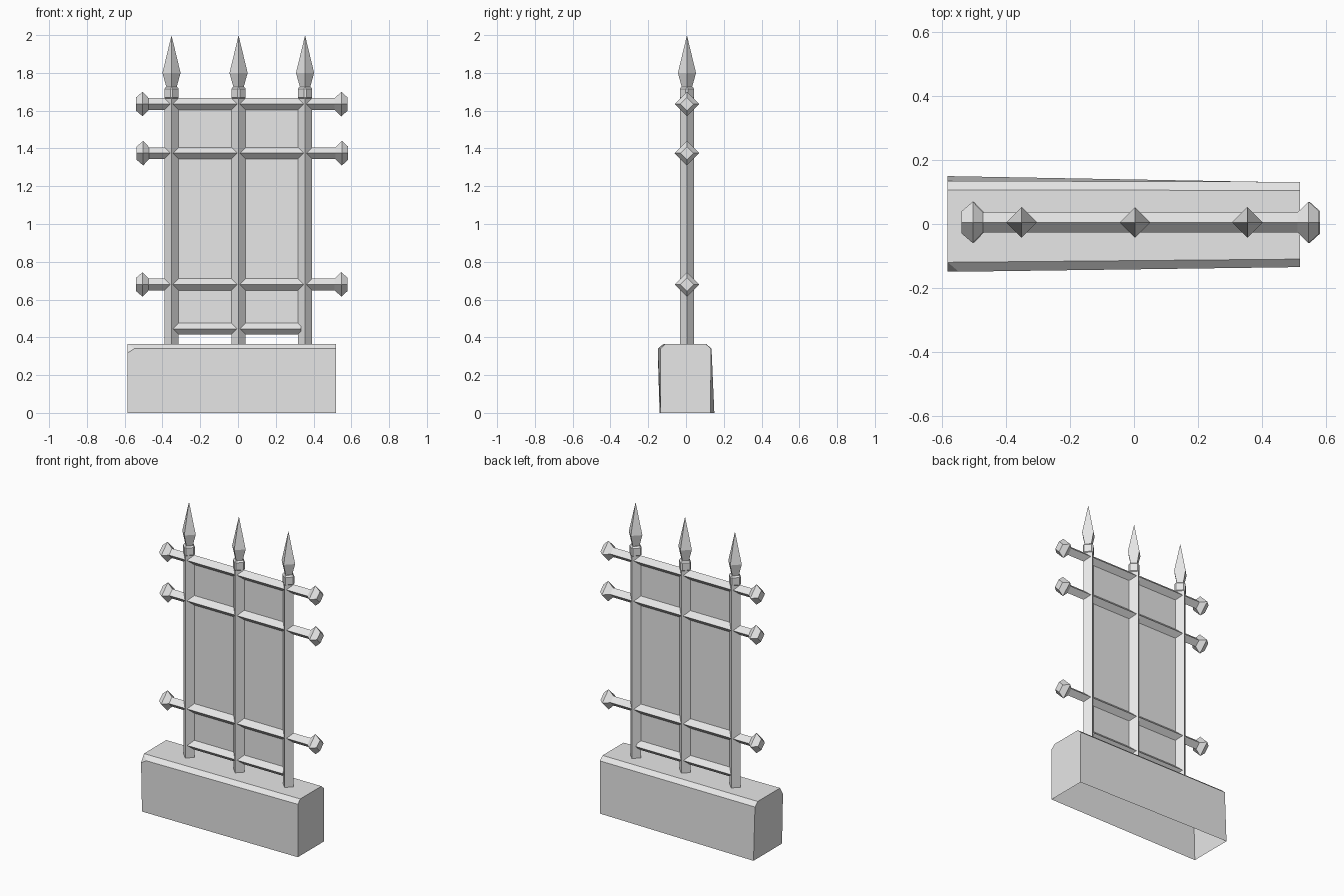
import bpy, bmesh
from mathutils import Vector

cube = bpy.data.objects.get("Cube")
if cube:
    bpy.data.objects.remove(cube, do_unlink=True)

grey = bpy.data.materials.new("stone grey")
grey.use_nodes = True
colour = (0.8, 0.8, 0.8, 1)
grey.diffuse_color = colour
grey.node_tree.nodes["Principled BSDF"].inputs["Base Color"].default_value = colour

MID_Y = 0.005


def finish(name, bm):
    bmesh.ops.recalc_face_normals(bm, faces=bm.faces)
    mesh = bpy.data.meshes.new(name)
    bm.to_mesh(mesh)
    bm.free()
    mesh.materials.append(grey)
    obj = bpy.data.objects.new(name, mesh)
    bpy.context.collection.objects.link(obj)
    return obj


def diamond_loft(name, origin, axis, rings):
    """Diamond sections (position, half width) lofted along x or z."""
    along = Vector((1, 0, 0)) if axis == "x" else Vector((0, 0, 1))
    across = Vector((0, 1, 0))
    third = along.cross(across)
    bm = bmesh.new()
    loops = []
    for pos, half in rings:
        centre = Vector(origin) + along * pos
        loops.append([bm.verts.new(centre + d * half)
                      for d in (across, third, -across, -third)])
    for a, b in zip(loops, loops[1:]):
        for i in range(4):
            j = (i + 1) % 4
            bm.faces.new((a[i], a[j], b[j], b[i]))
    bm.faces.new(loops[0])
    bm.faces.new(loops[-1])
    return finish(name, bm)


# Stone base: two end sections bridged, open underneath, one chipped corner
bm = bmesh.new()
left_end = [(-0.14, 0), (-0.15, 0.34), (-0.12, 0.365),
            (0.107, 0.365), (0.135, 0.34), (0.15, 0)]
right_end = [(-0.135, 0), (-0.135, 0.34), (-0.11, 0.365),
             (0.105, 0.365), (0.132, 0.34), (0.13, 0)]
ends = [[bm.verts.new((x, y, z)) for y, z in pts]
        for x, pts in ((-0.585, left_end), (0.52, right_end))]
for i in range(5):
    bm.faces.new((ends[0][i], ends[0][i + 1], ends[1][i + 1], ends[1][i]))
for end in ends:
    bm.faces.new(end)
bmesh.ops.bisect_plane(bm, geom=bm.verts[:] + bm.edges[:] + bm.faces[:],
                       plane_co=(-0.55, -0.149, 0.34), plane_no=(-0.4, -1, 0.62),
                       clear_outer=True)
bmesh.ops.holes_fill(bm, edges=[e for e in bm.edges if e.is_boundary
                                and max(v.co.z for v in e.verts) > 0.01])
finish("stone_base", bm)

# Upright posts with chamfered caps and spear finials
for side, x in (("right", -0.352), ("middle", 0.003), ("left", 0.355)):
    foot = (x, MID_Y, 0)
    diamond_loft(side + "_post", foot, "z", [(0.36, 0.038), (1.67, 0.038)])
    cap = diamond_loft(side + "_post_cap", foot, "z", [(1.66, 0.044), (1.725, 0.044)])
    bevel = cap.modifiers.new("chamfer", "BEVEL")
    bevel.width = 0.009
    bevel.segments = 1
    diamond_loft(side + "_spear", foot, "z",
                 [(1.72, 0.026), (1.80, 0.048), (1.995, 0.001)])

# Cross rails with flared ends
for name, z, shift in (("upper", 1.635, 0), ("second", 1.375, 0.003), ("lower", 0.68, 0)):
    diamond_loft(name + "_rail", (shift, MID_Y, z), "x",
                 [(-0.54, 0.035), (-0.505, 0.065), (-0.473, 0.031),
                  (0.512, 0.031), (0.547, 0.065), (0.58, 0.035)])
diamond_loft("bottom_rail", (0, MID_Y, 0.445), "x", [(-0.345, 0.03), (0.333, 0.03)])

# Thin infill sheet between the posts
bm = bmesh.new()
bm.faces.new([bm.verts.new((x, MID_Y, z)) for x, z in
              ((-0.352, 0.445), (0.355, 0.445), (0.355, 1.635), (-0.352, 1.635))])
finish("infill_panel", bm)
